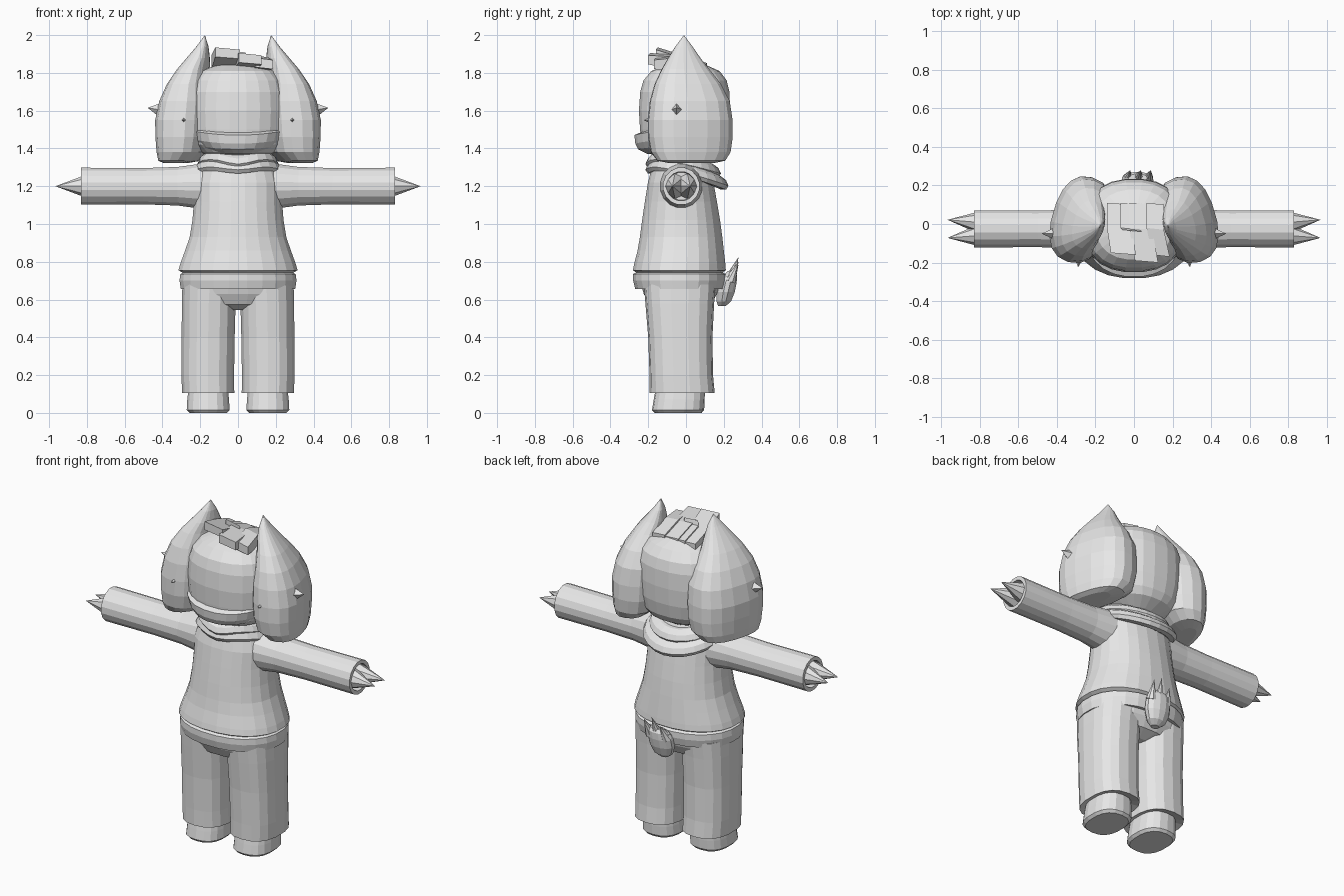
import bpy, bmesh, math
from mathutils import Vector, Matrix

grey = bpy.data.materials.new("plain grey")
grey.diffuse_color = (0.8, 0.8, 0.8, 1)


def finish(name, bm):
    bmesh.ops.recalc_face_normals(bm, faces=bm.faces)
    mesh = bpy.data.meshes.new(name)
    bm.to_mesh(mesh)
    bm.free()
    mesh.materials.append(grey)
    ob = bpy.data.objects.new(name, mesh)
    bpy.context.collection.objects.link(ob)
    return ob


def loft(name, rings, n=20, power=2.0, turn=0.0, along_x=False, side=1):
    """Skin rings of (height, centre x, centre y, radius x, radius y)."""
    bm = bmesh.new()
    loops = []
    for h, cx, cy, rx, ry in rings:
        loop = []
        for i in range(n):
            a = 2 * math.pi * (i + 0.5) / n
            c, s = math.cos(a), math.sin(a)
            u = rx * math.copysign(abs(c) ** (2 / power), c)
            v = ry * math.copysign(abs(s) ** (2 / power), s)
            x = cx + u * math.cos(turn) - v * math.sin(turn)
            y = cy + u * math.sin(turn) + v * math.cos(turn)
            p = (side * h, y, x) if along_x else (side * x, y, h)
            loop.append(bm.verts.new(p))
        loops.append(loop)
    for a, b in zip(loops, loops[1:]):
        for i in range(n):
            j = (i + 1) % n
            bm.faces.new((a[i], a[j], b[j], b[i]))
    bm.faces.new(loops[0])
    bm.faces.new(loops[-1])
    bmesh.ops.remove_doubles(bm, verts=bm.verts, dist=0.0005)
    return finish(name, bm)


def spike(name, base, tip, r1, r2, n=8):
    """Cone from base to tip with an oval foot."""
    base, tip = Vector(base), Vector(tip)
    d = tip - base
    bm = bmesh.new()
    bmesh.ops.create_cone(bm, cap_ends=True, segments=n, radius1=1, radius2=0, depth=1)
    m = (Matrix.Translation((base + tip) / 2) @ d.to_track_quat('Z', 'Y').to_matrix().to_4x4()
         @ Matrix.Diagonal((r1, r2, d.length, 1)))
    bm.transform(m)
    return finish(name, bm)


def scarf_ring(name, rx, ry, cy, z_front, z_back, minor, tall, sag=0.0):
    """Oval roll sloping down to the back, with an optional dip in front."""
    bm = bmesh.new()
    n, k = 24, 8
    loops = []
    for i in range(n):
        a = 2 * math.pi * i / n
        t = (1 + math.sin(a)) / 2
        dip = sag * max(0, -math.sin(a)) ** 10
        z = z_front + (z_back - z_front) * t ** 1.5 - dip
        loop = []
        for j in range(k):
            b = 2 * math.pi * j / k
            o = minor * math.cos(b)
            loop.append(bm.verts.new(((rx + o) * math.cos(a), cy + (ry + o) * math.sin(a),
                                      z + tall * math.sin(b) - 0.4 * o)))
        loops.append(loop)
    for i in range(n):
        a, b = loops[i], loops[(i + 1) % n]
        for j in range(k):
            bm.faces.new((a[j], a[(j + 1) % k], b[(j + 1) % k], b[j]))
    return finish(name, bm)


# Jumper body and the shirt hem below it
loft("jumper", [
    (0.74, 0, -0.035, 0.29, 0.225), (0.755, 0, -0.035, 0.318, 0.248), (0.79, 0, -0.033, 0.308, 0.243),
    (0.86, 0, -0.028, 0.282, 0.23), (0.93, 0, -0.026, 0.258, 0.22), (1.02, 0, -0.026, 0.243, 0.208),
    (1.12, 0, -0.027, 0.235, 0.192), (1.22, 0, -0.028, 0.235, 0.175), (1.3, 0, -0.026, 0.21, 0.155),
    (1.35, 0, -0.02, 0.15, 0.125), (1.42, 0, -0.01, 0.13, 0.12)], n=24, power=2.2)
loft("shirt_hem", [
    (0.66, 0, -0.035, 0.27, 0.2), (0.655, 0, -0.035, 0.305, 0.235), (0.70, 0, -0.035, 0.312, 0.247),
    (0.735, 0, -0.035, 0.308, 0.247), (0.75, 0, -0.035, 0.28, 0.22)], n=24, power=2.2)

# Trousers
loft("hips", [
    (0.545, 0, -0.03, 0.1, 0.1), (0.575, 0, -0.03, 0.24, 0.165), (0.63, 0, -0.03, 0.293, 0.195),
    (0.70, 0, -0.03, 0.295, 0.215)], n=24, power=2.4)
for s, tag in ((1, "right"), (-1, "left")):
    loft("trouser_leg_" + tag, [
        (0.12, 0.158, -0.02, 0.1, 0.12), (0.105, 0.158, -0.02, 0.14, 0.172), (0.2, 0.16, -0.025, 0.141, 0.168),
        (0.4, 0.158, -0.03, 0.142, 0.17), (0.58, 0.155, -0.033, 0.144, 0.182),
        (0.68, 0.15, -0.033, 0.146, 0.19)], n=18, power=2.5, side=s)
    loft("shoe_" + tag, [
        (0, 0.158, -0.042, 0.1, 0.125), (0.015, 0.158, -0.042, 0.115, 0.138), (0.07, 0.158, -0.036, 0.112, 0.135),
        (0.13, 0.158, -0.03, 0.105, 0.13)], n=18, power=2.5, side=s)

    # Sleeve with a hollow cuff, and two claws
    loft("sleeve_" + tag, [
        (0.12, 1.2, -0.025, 0.13, 0.12), (0.22, 1.2, -0.025, 0.118, 0.11), (0.32, 1.2, -0.025, 0.104, 0.1),
        (0.5, 1.2, -0.025, 0.098, 0.097), (0.83, 1.2, -0.025, 0.1, 0.098), (0.83, 1.2, -0.025, 0.078, 0.077),
        (0.79, 1.2, -0.025, 0.074, 0.074)], n=16, along_x=True, side=s)
    for y in (0.022, -0.072):
        spike("claw_" + tag, (s * 0.79, y * 0.7 - 0.008, 1.2), (s * 0.967, y, 1.2), 0.062, 0.066)

    # Large hanging ear, with its pointed top
    loft("ear_" + tag, [
        (1.322, 0.33, 0.03, 0.05, 0.12), (1.335, 0.31, 0.028, 0.098, 0.185), (1.38, 0.287, 0.025, 0.13, 0.215),
        (1.46, 0.28, 0.023, 0.143, 0.228), (1.55, 0.278, 0.022, 0.147, 0.228), (1.65, 0.268, 0.02, 0.136, 0.215),
        (1.74, 0.257, 0.01, 0.108, 0.18), (1.82, 0.236, -0.003, 0.078, 0.128), (1.88, 0.21, -0.009, 0.056, 0.086),
        (1.94, 0.188, -0.011, 0.029, 0.046), (2.0, 0.175, -0.011, 0, 0)],
        n=18, power=2.4, turn=math.radians(16), side=s)

    # Small studs on the ear
    spike("side_stud_" + tag, (s * 0.415, -0.05, 1.605), (s * 0.478, -0.05, 1.615), 0.03, 0.036, 4)
    spike("front_stud_" + tag, (s * 0.285, -0.175, 1.55), (s * 0.29, -0.225, 1.55), 0.022, 0.022, 4)

# Head, with a wide jutting muzzle around the lower front
loft("head", [
    (1.34, 0, 0, 0.12, 0.12), (1.38, 0, -0.01, 0.2, 0.2), (1.42, 0, -0.012, 0.24, 0.225),
    (1.5, 0, -0.008, 0.262, 0.237), (1.6, 0, -0.008, 0.268, 0.243), (1.7, 0, -0.006, 0.262, 0.238),
    (1.76, 0, -0.005, 0.243, 0.222), (1.81, 0, -0.003, 0.2, 0.182), (1.84, 0, 0, 0.12, 0.11),
    (1.848, 0, 0, 0.04, 0.04)], n=24, power=2.3)
muzzle = loft("muzzle", [
    (1.37, 0, -0.05, 0.15, 0.155), (1.395, 0, -0.05, 0.205, 0.205), (1.425, 0, -0.05, 0.235, 0.22),
    (1.47, 0, -0.05, 0.25, 0.225), (1.485, 0, -0.05, 0.235, 0.19)], n=24, power=2.2)
for v in muzzle.data.vertices:          # smile: corners of the mouth curl upward
    v.co.z += 0.4 * v.co.x ** 2

# Tuft of overlapping wedge locks sweeping forward over the crown
bm = bmesh.new()
for x, w, y_front, z_top, skew in ((-0.075, 0.065, -0.15, 1.935, 0.02), (0.035, 0.06, -0.19, 1.905, 0.03),
                                   (0.11, 0.045, -0.16, 1.88, 0.03), (-0.02, 0.05, -0.03, 1.92, 0.01)):
    rows = []
    for y, top, bottom, shift in ((0.11, 1.852, 1.80, 0), (-0.02, 1.895, 1.82, 0), (y_front, z_top, z_top - 0.05, skew)):
        rows.append([bm.verts.new(p) for p in (
            (x - w + shift, y, bottom), (x + w + shift, y - 0.01, bottom - 0.01),
            (x + w + shift, y - 0.01, top - 0.012), (x - w + shift, y, top))])
    for a, b in zip(rows, rows[1:]):
        for i in range(4):
            bm.faces.new((a[i], a[(i + 1) % 4], b[(i + 1) % 4], b[i]))
    bm.faces.new(rows[0])
    bm.faces.new(rows[-1])
finish("hair_tuft", bm)

# Scarf rolls, low at the back like a hood
scarf_ring("scarf_outer", 0.195, 0.175, 0.005, 1.325, 1.22, 0.045, 0.036, 0.02)
scarf_ring("scarf_inner", 0.17, 0.155, -0.015, 1.365, 1.285, 0.045, 0.034, 0.03)

# Fluffy upturned tail with three tips
loft("tail", [
    (0.565, 0.01, 0.19, 0.025, 0.02), (0.59, 0.01, 0.2, 0.058, 0.04), (0.64, 0.012, 0.21, 0.078, 0.05),
    (0.69, 0.015, 0.222, 0.08, 0.048), (0.73, 0.02, 0.235, 0.074, 0.036), (0.75, 0.02, 0.24, 0.05, 0.02)], n=12)
for x, z in ((-0.035, 0.785), (0.02, 0.825), (0.072, 0.80)):
    spike("tail_tip", (x, 0.232, 0.70), (x + 0.015, 0.278, z), 0.03, 0.033)
